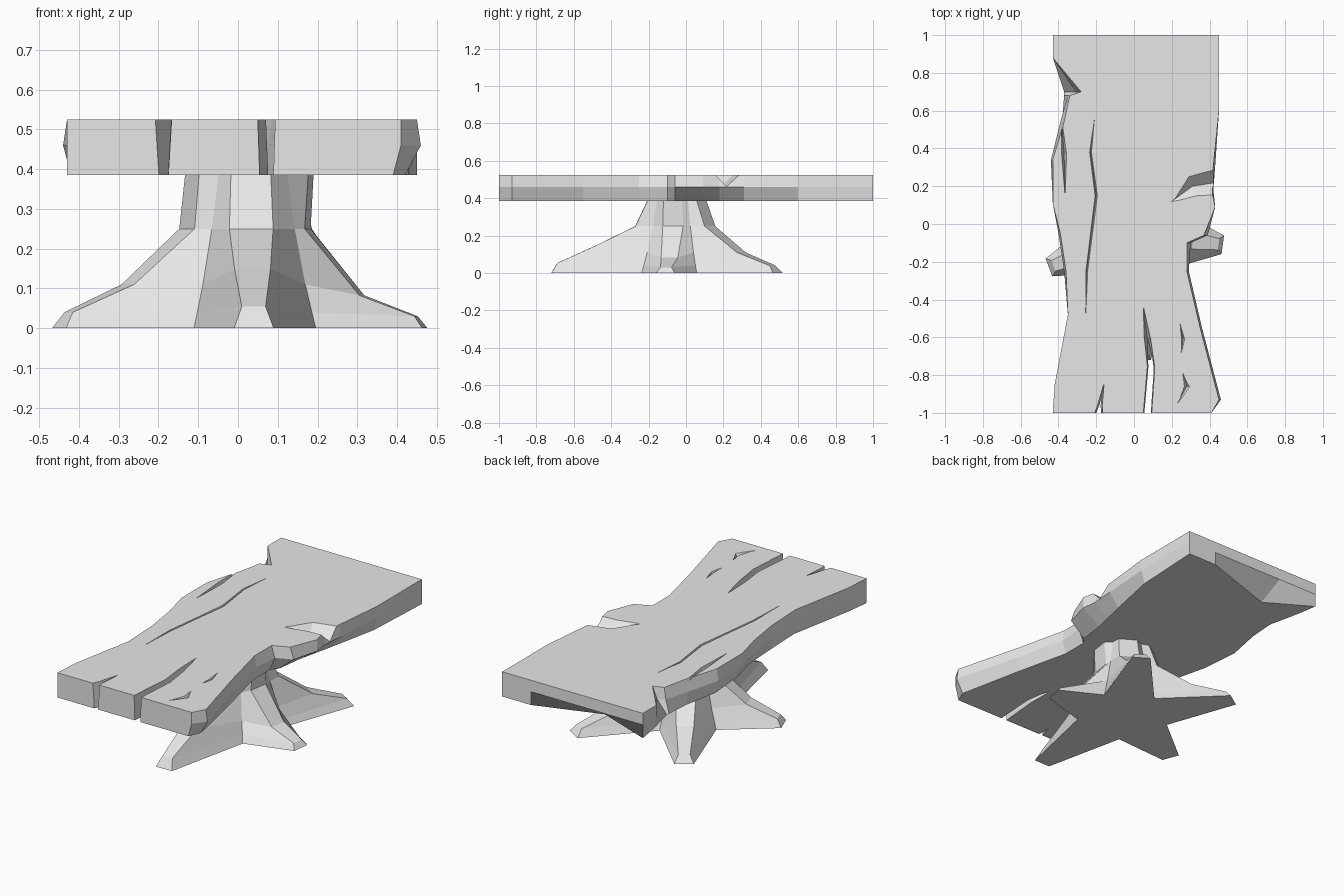
import bpy
import bmesh
from math import atan2, cos, sin, pi
from mathutils import Vector

cube = bpy.data.objects.get("Cube")
if cube:
    bpy.data.objects.remove(cube, do_unlink=True)

SLAB_BOTTOM, SLAB_MIDDLE, SLAB_TOP = 0.385, 0.46, 0.525

# One plain grey for the whole table
grey = bpy.data.materials.new("plain grey")
grey.use_nodes = True
colour = (0.8, 0.8, 0.8, 1)
grey.diffuse_color = colour
grey.node_tree.nodes["Principled BSDF"].inputs["Base Color"].default_value = colour


def loft(name, rings):
    """Skin a stack of closed rings and cap both ends."""
    bm = bmesh.new()
    loops = [[bm.verts.new(point) for point in ring] for ring in rings]
    count = len(loops[0])
    for lower, upper in zip(loops, loops[1:]):
        for i in range(count):
            j = (i + 1) % count
            bm.faces.new((lower[i], lower[j], upper[j], upper[i]))
    bm.faces.new(list(reversed(loops[0])))
    bm.faces.new(loops[-1])
    bmesh.ops.recalc_face_normals(bm, faces=bm.faces[:])
    mesh = bpy.data.meshes.new(name)
    bm.to_mesh(mesh)
    bm.free()
    mesh.materials.append(grey)
    obj = bpy.data.objects.new(name, mesh)
    bpy.context.collection.objects.link(obj)
    return obj


def carve(target, stations):
    """Cut a V-shaped groove; each station is x, y, width, depth."""
    run = Vector(stations[-1][:2]) - Vector(stations[0][:2])
    side = Vector((-run.y, run.x)).normalized()
    lift = 0.01
    rings = []
    for x, y, width, depth in stations:
        half = side * width / 2
        rings.append([(x - half.x, y - half.y, SLAB_TOP + lift),
                      (x + half.x, y + half.y, SLAB_TOP + lift),
                      (x, y, SLAB_TOP - depth)])
    cutter = loft("groove_cutter", rings)
    cutter.hide_render = True
    modifier = target.modifiers.new("groove", "BOOLEAN")
    modifier.operation = "DIFFERENCE"
    modifier.solver = "EXACT"
    modifier.object = cutter
    bpy.context.view_layer.objects.active = target
    bpy.ops.object.modifier_apply(modifier=modifier.name)
    bpy.data.objects.remove(cutter, do_unlink=True)


# Live-edge slab: x at the top, middle and bottom of the edge, then y
left_edge = [
    (-.43, -.43, -.43, -1), (-.42, -.42, -.41, -.85), (-.35, -.35, -.34, -.48),
    (-.36, -.37, -.35, -.25), (-.39, -.4, -.36, -.05), (-.43, -.43, -.4, .11),
    (-.43, -.44, -.42, .34), (-.37, -.39, -.38, .54), (-.34, -.35, -.37, .68),
    (-.28, -.31, -.37, .7), (-.43, -.43, -.41, .88), (-.43, -.43, -.43, 1),
]
back_chip = [(-.18, -.18, -.18, 1), (.27, .27, .27, 1)]
right_edge = [
    (.45, .45, .45, 1), (.45, .45, .43, .6), (.42, .43, .37, .31),
    (.41, .42, .34, .18), (.43, .43, .32, .09), (.37, .39, .3, -.06),
    (.28, .3, .27, -.1), (.28, .29, .27, -.25), (.35, .36, .34, -.55),
    (.45, .46, .42, -.93), (.41, .41, .39, -1),
]
outline = left_edge + back_chip + right_edge
top = [(p[0], p[3], SLAB_TOP) for p in outline]
middle = [(p[1], p[3], SLAB_MIDDLE) for p in outline]
bottom = [(p[2], p[3], SLAB_BOTTOM) for p in outline]
bottom[len(left_edge)] = (-.18, .85, SLAB_BOTTOM)
slab = loft("table_slab", [bottom, middle, top])

# Splits and weathered grooves in the slab
tip = 0.004
grooves = [
    # front splits
    [(-.16, -.85, tip, tip), (-.18, -.96, .025, .2), (-.19, -1.02, .05, .4)],
    [(.05, -.44, tip, tip), (.07, -.6, .035, .09), (.09, -.76, .04, .5),
     (.07, -1.02, .045, .7)],
    # long grain line
    [(-.21, .55, tip, tip), (-.23, .38, .014, .02), (-.2, .15, .018, .02),
     (-.25, -.25, .014, .02), (-.255, -.47, tip, tip)],
    # nicks near the front right
    [(.245, -.53, tip, tip), (.26, -.61, .025, .02), (.25, -.68, tip, tip)],
    [(.26, -.79, tip, tip), (.28, -.86, .04, .02), (.23, -.95, tip, tip)],
    # chipped left edge
    [(-.385, .57, tip, tip), (-.37, .37, .03, .06), (-.365, .15, tip, tip)],
    # broken dent in the right edge
    [(.2, .12, tip, tip), (.31, .2, .13, .05), (.5, .23, .17, .07)],
]
for groove in grooves:
    carve(slab, groove)

# Stump: five roots spreading from the trunk, each with a tip and a ridge height
centre = Vector((.03, -.05))
roots = [
    (Vector((.47, -.11)), .75),
    (Vector((.36, .49)), 1),
    (Vector((-.31, .46)), 1),
    (Vector((-.45, -.23)), 1),
    (Vector((.04, -.72)), 1.35),
]
# Each level: height, root reach, root half width, radius between roots
levels = [
    (0, 1, .05, .25), (.04, .95, .03, .235), (.11, .64, .045, .21),
    (.25, .33, .055, .17), (.39, None, .05, .14),
]


def bearing(point):
    offset = point - centre
    return atan2(offset.y, offset.x)


rings = []
for height, reach, half_width, valley in levels:
    ring = []
    for i, (end, rise) in enumerate(roots):
        arm = end - centre
        across = Vector((-arm.y, arm.x)).normalized() * half_width
        if reach is None:
            spot, z = centre + arm.normalized() * .155, height
        else:
            spot = centre + arm * reach
            z = height * (rise if height < .2 else 1)
        ring += [(*(spot - across), z), (*(spot + across), z)]
        # hollow between this root and the next
        start = bearing(end)
        sweep = (bearing(roots[(i + 1) % len(roots)][0]) - start) % (2 * pi)
        angle = start + sweep / 2
        hollow = centre + Vector((cos(angle), sin(angle))) * valley
        ring.append((*hollow, height))
    rings.append(ring)
loft("root_stump", rings)
